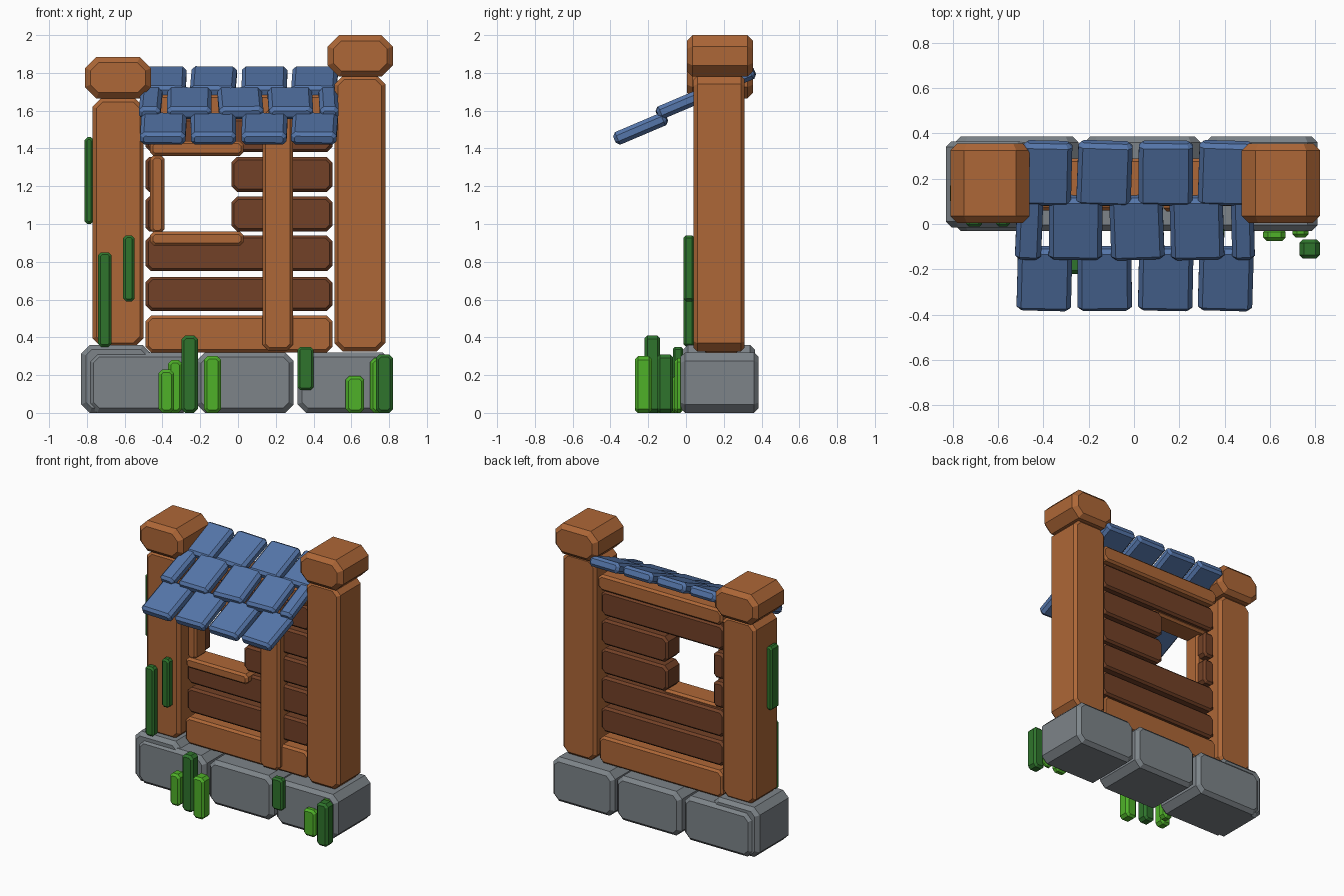
import bpy, bmesh, math, random
from mathutils import Matrix

if "Cube" in bpy.data.objects:
    bpy.data.objects.remove(bpy.data.objects["Cube"])

random.seed(4)


def material(name, rgb):
    m = bpy.data.materials.new(name)
    m.diffuse_color = (*rgb, 1)
    m.use_nodes = True
    m.node_tree.nodes["Principled BSDF"].inputs["Base Color"].default_value = m.diffuse_color
    return m


WOOD = material("warm wood", (0.42, 0.135, 0.038))
DARK = material("dark wood", (0.17, 0.053, 0.02))
STONE = material("grey stone", (0.205, 0.23, 0.25))
TILE = material("blue tile", (0.09, 0.18, 0.40))
LEAF = material("dark green", (0.028, 0.175, 0.025))
GRASS = material("bright green", (0.078, 0.44, 0.022))


def block(name, mat, x, y, z, cut=0.03, rim=0.015, rot=None):
    """Chamfered box: the edges running along y get 'cut', front and back rims get 'rim'."""
    bm = bmesh.new()
    bmesh.ops.create_cube(bm, size=1)
    size = [b - a for a, b in (x, y, z)]
    bmesh.ops.scale(bm, vec=size, verts=bm.verts)
    along = [e for e in bm.edges if abs(e.verts[0].co.y - e.verts[1].co.y) > 1e-4]
    bmesh.ops.bevel(bm, geom=along, offset=cut, offset_type='OFFSET', segments=1,
                    profile=0.5, affect='EDGES')
    rims = [e for e in bm.edges if abs(e.verts[0].co.y - e.verts[1].co.y) < 1e-4]
    bmesh.ops.bevel(bm, geom=rims, offset=rim, offset_type='OFFSET', segments=1,
                    profile=0.5, affect='EDGES')
    if rot:
        bmesh.ops.transform(bm, matrix=rot, verts=bm.verts)
    bmesh.ops.recalc_face_normals(bm, faces=bm.faces)
    me = bpy.data.meshes.new(name)
    bm.to_mesh(me)
    bm.free()
    me.materials.append(mat)
    ob = bpy.data.objects.new(name, me)
    ob.location = [(a + b) / 2 for a, b in (x, y, z)]
    bpy.context.collection.objects.link(ob)
    return ob


# Stone footing
for i, (x0, x1) in enumerate([(-0.79, -0.245), (-0.22, 0.295), (0.315, 0.81)]):
    block(f"foundation_stone_{i}", STONE, (x0, x1), (-0.03, 0.385), (0, 0.32), 0.045, 0.025)
block("corner_stone", STONE, (-0.83, -0.46), (-0.015, 0.365), (0, 0.36), 0.045, 0.025)

# Posts and caps
block("left_post", WOOD, (-0.77, -0.5), (0.04, 0.31), (0.35, 1.665), 0.045, 0.02)
block("right_post", WOOD, (0.51, 0.78), (0.04, 0.31), (0.325, 1.785), 0.045, 0.02)
block("left_cap", WOOD, (-0.81, -0.46), (0.005, 0.355), (1.665, 1.885), 0.06, 0.03)
block("right_cap", WOOD, (0.475, 0.82), (0.005, 0.355), (1.78, 2.0), 0.06, 0.03)

# Wall planks, interrupted by the window
PY = (0.11, 0.265)
for i, (z0, z1) in enumerate([(0.54, 0.72), (0.75, 0.94), (1.38, 1.56)]):
    block(f"plank_{i}", DARK, (-0.49, 0.5), PY, (z0, z1))
for i, (z0, z1) in enumerate([(0.96, 1.145), (1.17, 1.355)]):
    block(f"short_plank_{i}", DARK, (-0.035, 0.5), PY, (z0, z1))
    block(f"plank_stub_{i}", DARK, (-0.49, -0.4), PY, (z0, z1), 0.02)
block("bottom_beam", WOOD, (-0.49, 0.5), (0.09, 0.285), (0.32, 0.515))
block("top_beam", WOOD, (-0.49, 0.51), (0.08, 0.29), (1.57, 1.685))

# Stud and window frame
block("wall_stud", WOOD, (0.13, 0.29), (0.055, 0.2), (0.33, 1.6))
block("window_jamb", WOOD, (-0.465, -0.39), (0.075, 0.2), (0.95, 1.365), 0.02)
block("window_sill", WOOD, (-0.465, 0.03), (0.06, 0.23), (0.885, 0.96), 0.02)
block("window_lintel", WOOD, (-0.465, 0.03), (0.06, 0.23), (1.36, 1.44), 0.02)

# Sloping roof tiles: (centre y, centre z, x spans)
WIDE = [(-0.515, -0.275), (-0.25, -0.01), (0.02, 0.26), (0.285, 0.525)]
ROWS = [
    (0.225, 1.75, [(-0.49, -0.275)] + WIDE[1:]),
    (-0.015, 1.64, [(-0.52, -0.405), (-0.375, -0.14), (-0.105, 0.13), (0.16, 0.395), (0.43, 0.53)]),
    (-0.24, 1.505, WIDE),
]
for r, (cy, cz, spans) in enumerate(ROWS):
    for i, (x0, x1) in enumerate(spans):
        slope = Matrix.Rotation(math.radians(23), 4, 'X')
        turn = Matrix.Rotation(math.radians(random.uniform(-2.5, 2.5)), 4, 'Z')
        block(f"roof_tile_{r}_{i}", TILE, (x0, x1), (cy - 0.148, cy + 0.148),
              (cz - 0.036, cz + 0.036), 0.02, 0.018, slope @ turn)

# Climbing vines on the left post and footing
VINES = [
    ((-0.812, -0.765), (0.09, 0.18), (1.0, 1.46)),
    ((-0.74, -0.67), (-0.012, 0.045), (0.35, 0.85)),
    ((-0.608, -0.548), (-0.012, 0.045), (0.59, 0.94)),
    ((0.315, 0.4), (-0.07, -0.015), (0.12, 0.35)),
]
for i, v in enumerate(VINES):
    block(f"vine_{i}", LEAF, *v, 0.015, 0.012)

# Grass blades at the base
BLADES = [
    (LEAF, (-0.3, -0.213), (-0.22, -0.137), (0, 0.41)),
    (GRASS, (-0.18, -0.09), (-0.27, -0.18), (0, 0.3)),
    (GRASS, (-0.42, -0.338), (-0.19, -0.11), (0, 0.23)),
    (GRASS, (-0.37, -0.295), (-0.1, -0.03), (0, 0.28)),
    (LEAF, (0.73, 0.82), (-0.152, -0.068), (0, 0.31)),
    (GRASS, (0.7, 0.77), (-0.06, -0.015), (0, 0.29)),
    (GRASS, (0.57, 0.668), (-0.075, -0.02), (0, 0.195)),
]
for i, (m, *v) in enumerate(BLADES):
    block(f"grass_blade_{i}", m, *v, 0.02, 0.015)
